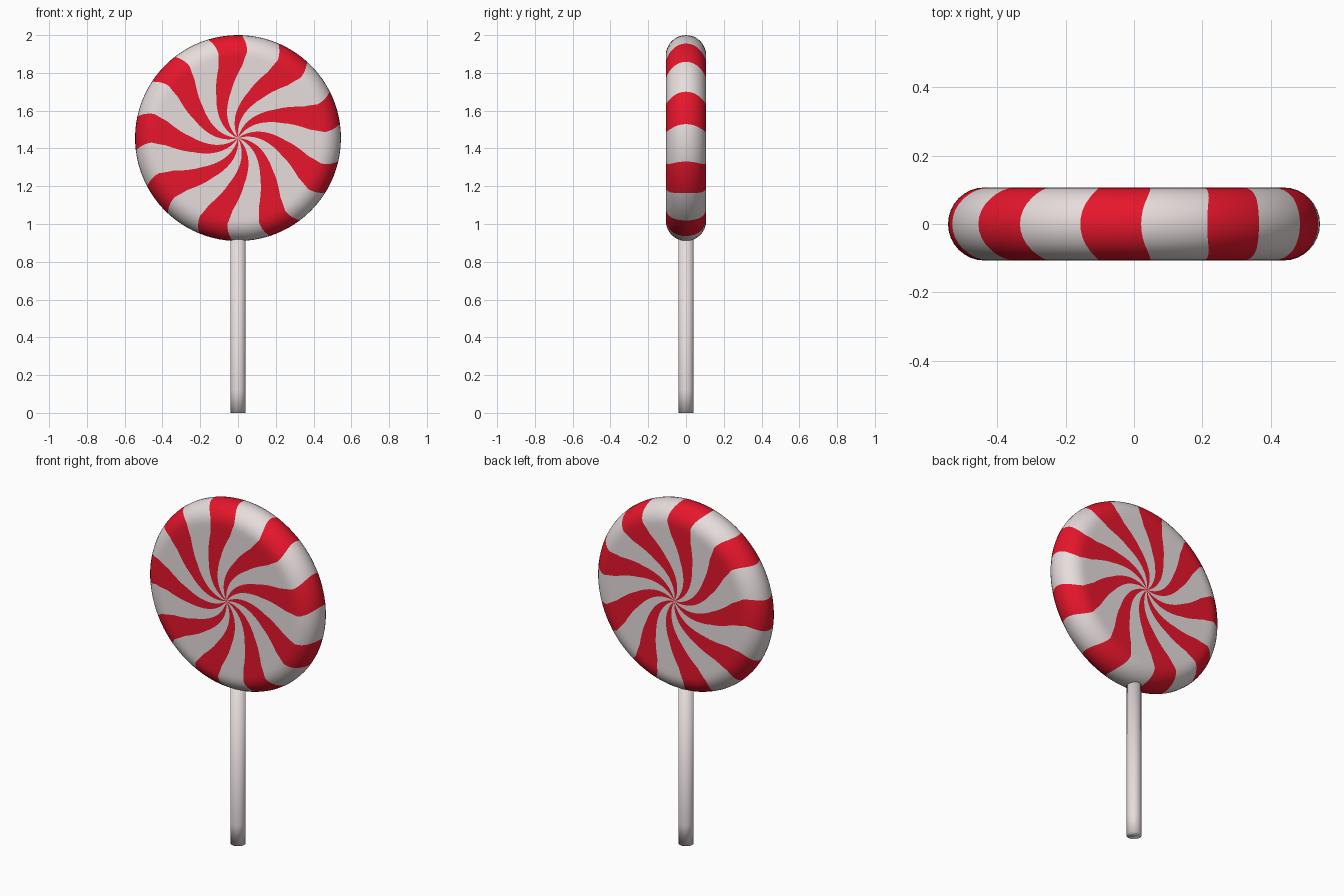
import bpy, bmesh, math

if "Cube" in bpy.data.objects:
    bpy.data.objects.remove(bpy.data.objects["Cube"])

STRIPES, SUB = 9, 5            # red stripes, columns per half stripe
CENTRE_Z, RADIUS, HALF = 1.455, 0.545, 0.107


def material(name, rgb):
    m = bpy.data.materials.new(name)
    m.diffuse_color = (*rgb, 1)
    m.use_nodes = True
    m.node_tree.nodes["Principled BSDF"].inputs["Base Color"].default_value = m.diffuse_color
    return m


white = material("candy white", (0.80, 0.72, 0.72))
red = material("candy red", (0.80, 0.008, 0.025))

# swirl in degrees against relative radius
SWIRL = [(0, 50), (0.15, 36), (0.33, 20), (0.45, 11), (0.6, 3.5),
         (0.7, -1), (0.85, -4), (0.93, -2.5), (1, 0)]


def swirl(t):
    for (a, u), (b, v) in zip(SWIRL, SWIRL[1:]):
        if t <= b:
            return u + (v - u) * (t - a) / (b - a)
    return 0


def new_object(name, bm, mats):
    bmesh.ops.recalc_face_normals(bm, faces=bm.faces)
    me = bpy.data.meshes.new(name)
    bm.to_mesh(me)
    bm.free()
    for m in mats:
        me.materials.append(m)
    ob = bpy.data.objects.new(name, me)
    bpy.context.collection.objects.link(ob)
    for p in me.polygons:
        p.use_smooth = True
    return ob


# candy disc: flat faces with a fully round rim, stripes follow the mesh columns
flat = RADIUS - HALF
profile = [(flat * i / 16, -HALF) for i in range(1, 17)]
profile += [(flat + HALF * math.sin(math.pi * i / 16), -HALF * math.cos(math.pi * i / 16))
            for i in range(1, 16)]
profile += [(flat * i / 16, HALF) for i in range(16, 0, -1)]
cols = STRIPES * 2 * SUB
bm = bmesh.new()
rings = []
for r, y in profile:
    ring = []
    for c in range(cols):
        stripe, k = divmod(c, 2 * SUB)
        width = 19 if k <= SUB else 21
        local = 19 * k / SUB if k <= SUB else 19 + 21 * (k - SUB) / SUB
        a = math.radians(57.3 - 9.5 + 40 * stripe + local + swirl(r / RADIUS))
        ring.append(bm.verts.new((r * math.cos(a), y, CENTRE_Z + r * math.sin(a))))
    rings.append(ring)
poles = [bm.verts.new((0, s * HALF, CENTRE_Z)) for s in (-1, 1)]
for c in range(cols):
    d = (c + 1) % cols
    faces = [bm.faces.new((p[c], p[d], q[d], q[c])) for p, q in zip(rings, rings[1:])]
    faces.append(bm.faces.new((poles[0], rings[0][d], rings[0][c])))
    faces.append(bm.faces.new((poles[1], rings[-1][c], rings[-1][d])))
    for f in faces:
        f.material_index = 1 if c % (2 * SUB) < SUB else 0
new_object("candy_disc", bm, [white, red])

# stick: round rod ending inside the candy
bm = bmesh.new()
N = 32
levels = [[bm.verts.new((0.04 * math.cos(2 * math.pi * i / N),
                         0.04 * math.sin(2 * math.pi * i / N), z)) for i in range(N)]
          for z in (0, 0.12, 1.0)]
for p, q in zip(levels, levels[1:]):
    for i in range(N):
        j = (i + 1) % N
        bm.faces.new((p[i], p[j], q[j], q[i]))
bm.faces.new(levels[0])
bm.faces.new(levels[-1])
new_object("stick", bm, [white])
